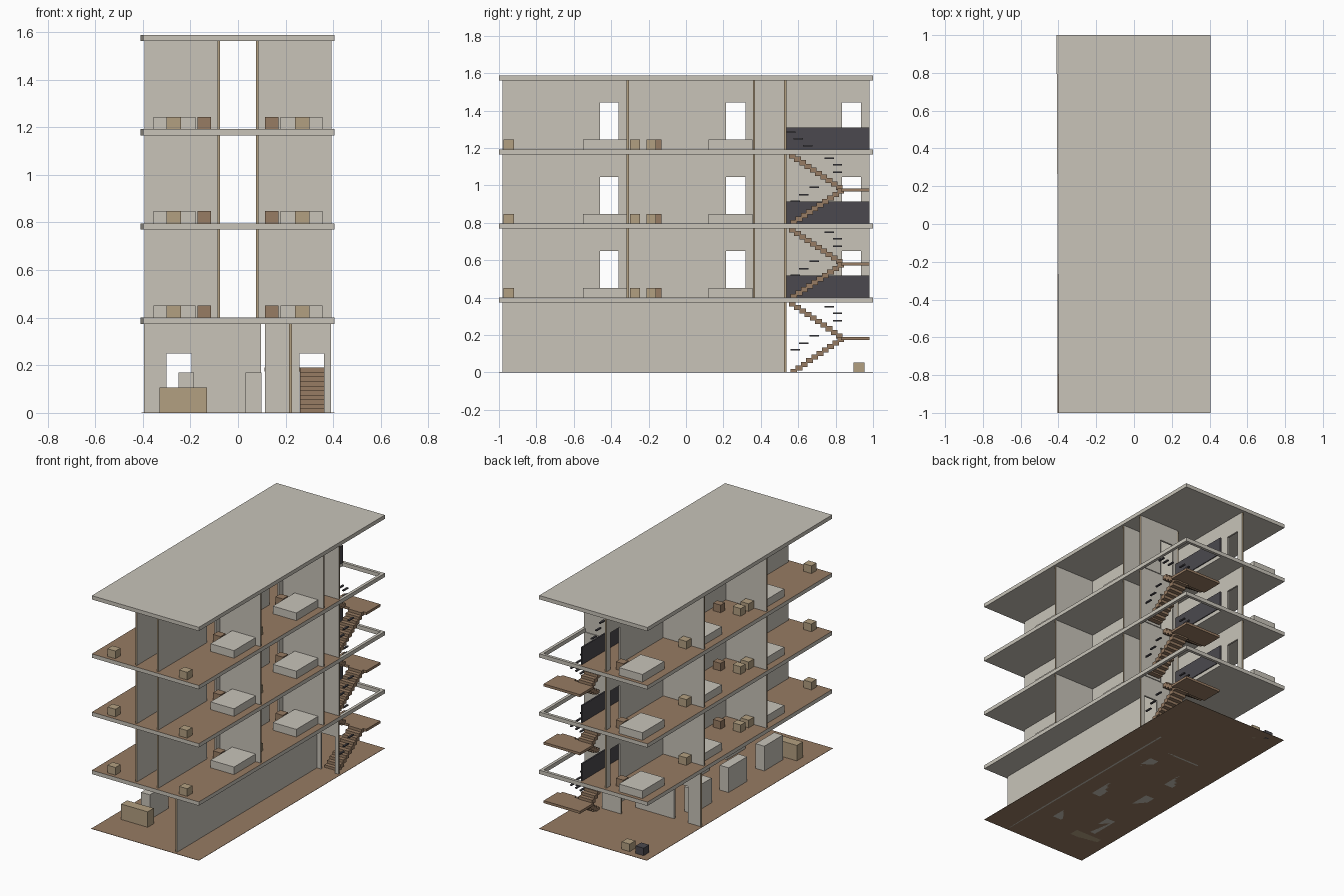
import bpy
import bmesh
from mathutils import Vector

cube = bpy.data.objects.get("Cube")
if cube:
    bpy.data.objects.remove(cube, do_unlink=True)


def material(name, color):
    m = bpy.data.materials.new(name)
    m.use_nodes = True
    m.diffuse_color = (*color, 1)
    m.node_tree.nodes["Principled BSDF"].inputs["Base Color"].default_value = (*color, 1)
    return m


PLASTER, BROWN, TAN, DARK = range(4)
MATS = [material("plaster", (0.58, 0.55, 0.485)),
        material("brown_wood", (0.31, 0.2, 0.125)),
        material("tan_wood", (0.45, 0.35, 0.22)),
        material("dark_metal", (0.07, 0.066, 0.077))]


def box(bm, x, y, z, mat=PLASTER, special=None):
    """Add a box from (low, high) ranges; special = (directions, material)."""
    verts = bmesh.ops.create_cube(bm, size=1)["verts"]
    for v in verts:
        v.co = Vector([r[0] if c < 0 else r[1] for r, c in zip((x, y, z), v.co)])
    bm.normal_update()
    for f in {f for v in verts for f in v.link_faces}:
        f.material_index = mat
        if special and any(f.normal.dot(Vector(d)) > 0.9 for d in special[0]):
            f.material_index = special[1]
    return verts


def finish(name, bm):
    mesh = bpy.data.meshes.new(name)
    bm.to_mesh(mesh)
    bm.free()
    for m in MATS:
        mesh.materials.append(m)
    obj = bpy.data.objects.new(name, mesh)
    bpy.context.collection.objects.link(obj)
    return obj


def single(name, *args):
    bm = bmesh.new()
    box(bm, *args)
    return finish(name, bm)


def wall(name, axis, pos, span, z, doors=(), thick=0.012):
    """Thin wall along x or y with door gaps; the two outer ends are tan."""
    bm = bmesh.new()
    across = (pos - thick / 2, pos + thick / 2)

    def piece(a, b, zr, ends=()):
        dirs = [(s, 0, 0) if axis == "x" else (0, s, 0) for s in ends]
        ranges = ((a, b), across) if axis == "x" else (across, (a, b))
        box(bm, *ranges, zr, PLASTER, (dirs, TAN))

    start = span[0]
    for a, b in doors:
        piece(start, a, z, (-1,) if start == span[0] else ())
        piece(a, b, (z[0] + 0.25, z[1]))
        start = b
    piece(start, span[1], z, (1,) if doors else (-1, 1))
    return finish(name, bm)


PITCH, THICK, BACK, WELL = 0.396, 0.026, 0.98, 0.53
TOPS = [0.4 + PITCH * k for k in range(4)]
UP = [(0, 0, 1)]

# Ground plate
single("ground_floor", (-0.405, 0.405), (-1, 1), (0, 0.002), BROWN)

# Floor slabs with an open stairwell, and the closed roof
for k, top in enumerate(TOPS):
    z = (top - THICK, top)
    bm = bmesh.new()
    if k == 3:
        box(bm, (-0.41, 0.405), (-1, 1), z)
    else:
        floor = (UP, BROWN)
        box(bm, (-0.41, 0.1), (-1, 1), z, PLASTER, floor)
        box(bm, (0.1, 0.405), (-1, WELL), z, PLASTER, floor)
        box(bm, (0.1, 0.405), (BACK, 1), z)
        box(bm, (0.385, 0.405), (WELL, BACK), z)
    for v in bm.verts:
        if v.co.x < -0.4 and v.co.y < 0:
            v.co.x += 0.01
    finish("roof" if k == 3 else f"floor_slab_{k + 1}", bm)

# Ground storey walls, counter and tall cabinets
low = (0, TOPS[0] - THICK)
wall("ground_side_wall", "y", 0.221, (-BACK, WELL), low)
wall("ground_back_wall", "x", 0.4, (-0.395, 0.097), low, [(-0.3, -0.195)])
wall("ground_stair_wall", "x", WELL, (0.113, 0.39), low, [(0.258, 0.362)])
single("counter", (-0.33, -0.13), (-0.785, -0.72), (0, 0.107), TAN)
for i, y in enumerate((-0.585, -0.2, 0.18)):
    for side, x in (("left", 0.032), ("right", -0.25)):
        single(f"cabinet_{side}_{i + 1}", (x, x + 0.066), (y - 0.1, y + 0.1), (0, 0.17))
single("back_crate_tan", (-0.245, -0.185), (0.895, 0.955), (0, 0.053), TAN)
single("back_crate_dark", (-0.35, -0.29), (0.895, 0.955), (0, 0.053), DARK)


def furniture(tag, side, z, y_start, y_end):
    """Bed against the far wall, night stand beside it, stool by the near wall."""
    def sx(a, b):
        return tuple(sorted((side * a, side * b)))
    zr = (z, z + 0.052)
    single(f"bed_{tag}", sx(0.178, 0.355), (y_end - 0.24, y_end - 0.005), zr)
    single(f"night_stand_{tag}", sx(0.113, 0.17), (y_end - 0.12, y_end - 0.065), zr, BROWN)
    single(f"stool_{tag}", sx(0.24, 0.3), (y_start, y_start + 0.055), zr, TAN)


# Upper storeys: corridor walls, partitions and furniture
ROOMS = [(-0.975, -0.31), (-0.3, 0.36), (0.37, 0.98)]
DOORS = [(-0.46, -0.36), (0.213, 0.318), (0.835, 0.935)]
for k, base in enumerate(TOPS[:3]):
    z = (base, base + PITCH - THICK)
    for side, name in ((1, "left"), (-1, "right")):
        n = 2 if side == 1 else 3
        end = WELL if side == 1 else BACK
        wall(f"corridor_wall_{name}_{k + 1}", "y", side * 0.081, (-BACK, end), z, DOORS[:n])
        span = (0.087, 0.392) if side == 1 else (-0.392, -0.087)
        for j, y in enumerate((-0.311, 0.363)):
            wall(f"partition_{name}_{k + 1}_{j + 1}", "x", y, span, z)
        for j, (y0, y1) in enumerate(ROOMS[:n]):
            furniture(f"{name}_{k + 1}_{j + 1}", side, base, y0, y1)
        # Extra pair of small cubes in the middle room
        zr = (base, base + 0.052)
        xs = sorted((side * 0.24, side * 0.3))
        single(f"side_stool_{name}_{k + 1}", xs, (-0.21, -0.16), zr, TAN)
        xs = sorted((side * 0.113, side * 0.17))
        single(f"low_chest_{name}_{k + 1}", xs, (-0.175, -0.13), zr, BROWN)
    wall(f"stair_wall_{k + 1}", "x", WELL, (0.087, 0.392), z, [(0.125, 0.23)])
    single(f"railing_panel_{k + 1}", (0.096, 0.106), (WELL, BACK), (base, base + 0.117), DARK)

# Stairs: two opposite flights and a half landing per storey
STEPS, RUN = 10, 0.028
for k, base in enumerate([0] + TOPS[:2]):
    rise = ((TOPS[0] if k == 0 else PITCH) - 0.02) / (2 * STEPS)
    bm = bmesh.new()
    for i in range(STEPS):
        y = 0.558 + i * RUN
        z = base + (i + 1) * rise
        box(bm, (0.26, 0.362), (y, y + RUN + 0.008), (max(base, z - 0.027), z), BROWN)
        y = 0.838 - i * RUN
        z += STEPS * rise
        box(bm, (0.12, 0.222), (y - RUN - 0.008, y), (z - 0.027, z), BROWN)
    half = base + STEPS * rise
    box(bm, (0.112, 0.385), (0.83, BACK), (half - 0.017, half), BROWN)
    finish(f"staircase_{k + 1}", bm)

# Short dark rail plates along the flights
LOWER = [(0.585, 0.12), (0.63, 0.155), (0.685, 0.195)]
UPPER = [(0.81, 0.275), (0.81, 0.315), (0.765, 0.35)]
for k, base in enumerate([0] + TOPS[:2]):
    bm = bmesh.new()
    for x, spots in ((0.37, LOWER), (0.24, UPPER)):
        for y, z in spots:
            box(bm, (x - 0.006, x + 0.006), (y - 0.025, y + 0.025),
                (base + z - 0.004, base + z + 0.004), DARK)
    finish(f"handrail_plates_{k + 1}", bm)
bm = bmesh.new()
for y, dz in ((0.56, 0.093), (0.6, 0.058), (0.65, 0.02)):
    z = TOPS[2] + dz
    box(bm, (0.234, 0.246), (y - 0.025, y + 0.025), (z - 0.004, z + 0.004), DARK)
finish("handrail_plates_top", bm)
